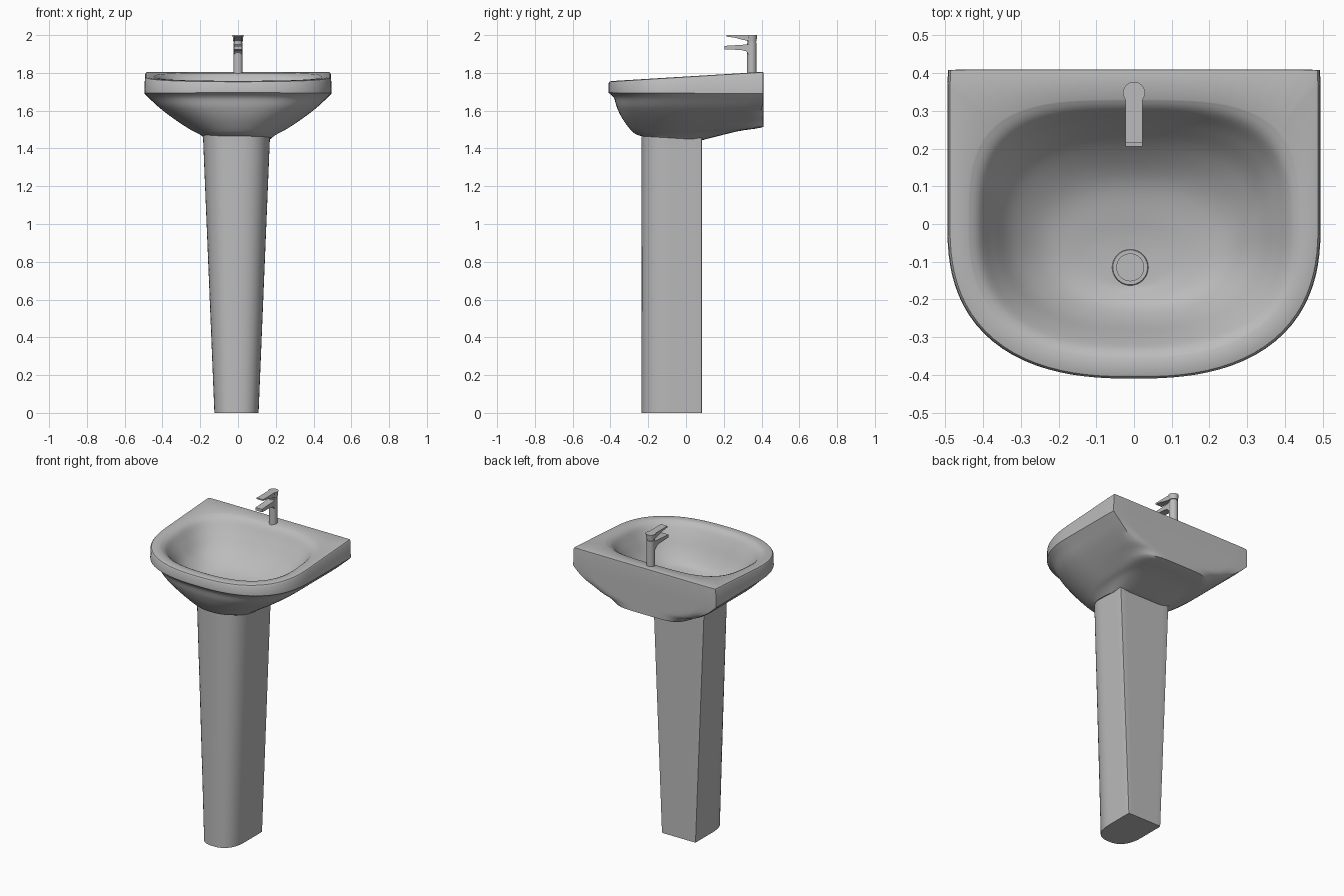
import bpy, bmesh, math

cube = bpy.data.objects.get("Cube")
if cube:
    bpy.data.objects.remove(cube, do_unlink=True)

GREY = (0.5, 0.5, 0.5, 1)
ceramic = bpy.data.materials.new("light_grey")
ceramic.use_nodes = True
ceramic.diffuse_color = GREY
ceramic.node_tree.nodes["Principled BSDF"].inputs["Base Color"].default_value = GREY
SEGS = 96


def finish(name, bm, angle=35):
    bmesh.ops.recalc_face_normals(bm, faces=bm.faces)
    mesh = bpy.data.meshes.new(name)
    bm.to_mesh(mesh)
    bm.free()
    mesh.materials.append(ceramic)
    obj = bpy.data.objects.new(name, mesh)
    bpy.context.collection.objects.link(obj)
    bpy.ops.object.select_all(action='DESELECT')
    obj.select_set(True)
    bpy.context.view_layer.objects.active = obj
    bpy.ops.object.shade_smooth_by_angle(angle=math.radians(angle))
    return obj


def d_ring(bm, row):
    """D-shaped ring: superellipse with separate front and back exponents."""
    w, front, back, z_front, z_back, n_front, n_back, cx = row
    mid, half = (front + back) / 2, (back - front) / 2
    ring = []
    for i in range(SEGS):
        a = math.tau * i / SEGS
        c, s = math.cos(a), math.sin(a)
        n = max(2, n_back if s > 0 else n_front)
        r = (abs(c) ** n + abs(s) ** n) ** (-1 / n)
        t = (r * s + 1) / 2
        ring.append(bm.verts.new((cx + w * r * c, mid + half * r * s,
                                  z_front + (z_back - z_front) * t)))
    return ring


def smooth_rows(rows, steps):
    """Catmull-Rom interpolation between key rows."""
    out = []
    for i in range(len(rows) - 1):
        p = [rows[max(0, min(len(rows) - 1, i + k))] for k in (-1, 0, 1, 2)]
        for j in range(steps):
            t = j / steps
            row = [b + t / 2 * (c - a + t * (2 * a - 5 * b + 4 * c - d
                   + t * (3 * (b - c) + d - a))) for a, b, c, d in zip(*p)]
            row[2] = min(row[2], 0.41)
            out.append(row)
    return out + [rows[-1]]


def loft(name, rows):
    bm = bmesh.new()
    rings = [d_ring(bm, r) for r in rows]
    for a, b in zip(rings, rings[1:]):
        for i in range(SEGS):
            j = (i + 1) % SEGS
            bm.faces.new((a[i], a[j], b[j], b[i]))
    bm.faces.new(rings[0])
    bm.faces.new(rings[-1])
    return finish(name, bm)


def cylinder(name, x, y, z0, z1, radius, top_radius=None):
    bm = bmesh.new()
    bmesh.ops.create_cone(bm, cap_ends=True, segments=40, radius1=radius,
                          radius2=top_radius or radius, depth=z1 - z0)
    bmesh.ops.translate(bm, verts=bm.verts, vec=(x, y, (z0 + z1) / 2))
    return finish(name, bm)


def side_prism(name, profile, half_width):
    """Extrude a (y, z) side profile across x."""
    bm = bmesh.new()
    face = bm.faces.new([bm.verts.new((-half_width, y, z)) for y, z in profile])
    ext = bmesh.ops.extrude_face_region(bm, geom=[face])
    new = [v for v in ext["geom"] if isinstance(v, bmesh.types.BMVert)]
    bmesh.ops.translate(bm, verts=new, vec=(2 * half_width, 0, 0))
    return finish(name, bm)


# Basin: hollow bowl, flat deck, rounded rim, then the underside
# Row: half width, front y, back y, front z, back z, exponents, x offset
bowl = [
    (.05, -.165, -.065, 1.53, 1.53, 2, 2, -.01),
    (.14, -.18, .0, 1.535, 1.54, 2, 2, -.01),
    (.24, -.22, .11, 1.555, 1.57, 2.2, 2.4, 0),
    (.32, -.26, .20, 1.61, 1.64, 2.3, 2.8, 0),
    (.375, -.30, .265, 1.69, 1.72, 2.4, 3, 0),
    (.41, -.33, .305, 1.74, 1.78, 2.5, 3.2, 0),
    (.44, -.355, .33, 1.758, 1.80, 2.5, 3.5, 0),
]
rim = [
    (.475, -.392, .402, 1.757, 1.805, 2.5, 200, 0),
    (.488, -.405, .409, 1.753, 1.803, 2.5, 200, 0),
    (.493, -.41, .41, 1.745, 1.795, 2.5, 200, 0),
]
underside = [
    (.495, -.41, .41, 1.695, 1.69, 2.5, 200, 0),
    (.465, -.382, .41, 1.668, 1.66, 2.5, 120, 0),
    (.415, -.365, .41, 1.615, 1.615, 2.5, 30, 0),
    (.34, -.335, .41, 1.555, 1.56, 2.4, 8, 0),
    (.26, -.29, .41, 1.495, 1.515, 2.3, 5, 0),
    (.215, -.26, .27, 1.473, 1.49, 2.3, 4, 0),
    (.175, -.235, .09, 1.465, 1.445, 2.3, 4, 0),
]
loft("basin", smooth_rows(bowl, 5) + rim + smooth_rows(underside, 5))

# Pedestal: flat back, rounded front, wider at the top
loft("pedestal", [
    (.117, -.235, .085, 0, 0, 2.5, 60, -.008),
    (.178, -.235, .085, 1.48, 1.48, 2.5, 60, -.008),
])

# Drain
cylinder("drain_flange", -.01, -.115, 1.526, 1.534, .05, .046)
cylinder("drain_plug", -.01, -.115, 1.53, 1.539, .037)

# Tap: column, spout, collar and lever
cylinder("tap_column", 0, .348, 1.79, 1.96, .025)
side_prism("tap_spout", [(.205, 1.925), (.29, 1.921), (.318, 1.915), (.33, 1.9),
                         (.345, 1.9), (.345, 1.955), (.32, 1.95), (.205, 1.943)], .022)
cylinder("tap_collar", 0, .348, 1.955, 1.968, .021)
cylinder("tap_lever_hub", 0, .348, 1.966, 2.0, .025, .029)
side_prism("tap_lever", [(.215, 1.992), (.26, 1.986), (.3, 1.975), (.34, 1.968),
                         (.35, 2.0), (.215, 2.0)], .022)
